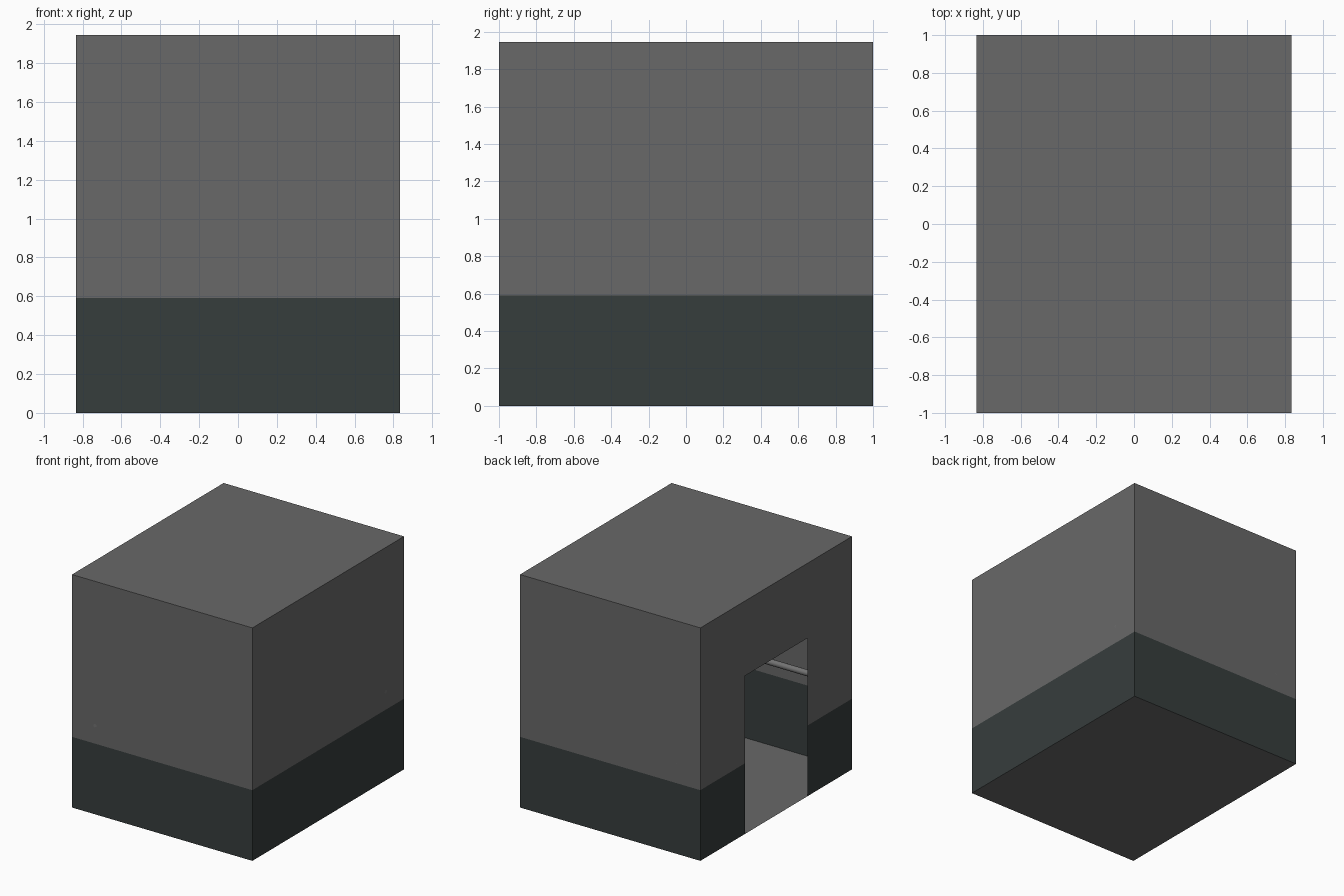
import bpy, bmesh, math
from mathutils import Vector, Matrix

if "Cube" in bpy.data.objects:
    bpy.data.objects.remove(bpy.data.objects["Cube"])

W, D, H = 1.666, 2.0, 1.945      # cabin size
BAND = 0.59                      # height of dark lower wall band
DOOR_Y, DOOR_Z = 0.41, 1.32      # half width and height of the doorway
RAIL_Z, RAIL_GAP, RAIL_R = 0.74, 0.08, 0.025


def material(name, rgb):
    m = bpy.data.materials.new(name)
    m.diffuse_color = (*rgb, 1)
    m.use_nodes = True
    m.node_tree.nodes["Principled BSDF"].inputs["Base Color"].default_value = m.diffuse_color
    return m


grey = material("grey panel", (0.14, 0.14, 0.14))
dark = material("dark slate", (0.037, 0.047, 0.046))
steel = material("rail steel", (0.17, 0.17, 0.17))


def add_object(name, bm, mats):
    me = bpy.data.meshes.new(name)
    bm.to_mesh(me)
    bm.free()
    ob = bpy.data.objects.new(name, me)
    bpy.context.collection.objects.link(ob)
    for m in mats:
        me.materials.append(m)
    return ob


# Cabin shell: thin sheet box, cut along the band and the doorway
bm = bmesh.new()
bmesh.ops.create_cube(bm, size=1, matrix=Matrix.Translation((0, 0, H / 2)) @ Matrix.Diagonal((W, D, H, 1)))
for co, no in (((0, 0, BAND), (0, 0, 1)), ((0, 0, DOOR_Z), (0, 0, 1)),
               ((0, -DOOR_Y, 0), (0, 1, 0)), ((0, DOOR_Y, 0), (0, 1, 0))):
    bmesh.ops.bisect_plane(bm, geom=bm.verts[:] + bm.edges[:] + bm.faces[:], plane_co=co, plane_no=no)

# Doorway on the left side
door = []
for f in bm.faces:
    c = f.calc_center_median()
    if c.x < -W / 2 + 0.01 and abs(c.y) < DOOR_Y and c.z < DOOR_Z:
        door.append(f)
bmesh.ops.delete(bm, geom=door, context='FACES')

# Dark lower band on the walls only
bm.normal_update()
for f in bm.faces:
    if abs(f.normal.z) < 0.5 and f.calc_center_median().z < BAND:
        f.material_index = 1
add_object("cabin_shell", bm, [grey, dark])


def cylinder(bm, a, b, r, seg):
    a, b = Vector(a), Vector(b)
    rot = (b - a).to_track_quat('Z', 'Y').to_matrix().to_4x4()
    bmesh.ops.create_cone(bm, cap_ends=True, segments=seg, radius1=r, radius2=r,
                          depth=(b - a).length, matrix=Matrix.Translation((a + b) / 2) @ rot)


def handrail(name, half_length, wall_distance, angle):
    """Rail along local x, fixed to a wall at local -y, turned about z."""
    bm = bmesh.new()
    y = -wall_distance + RAIL_GAP
    cylinder(bm, (-half_length, y, RAIL_Z), (half_length, y, RAIL_Z), RAIL_R, 20)
    for s in (-1, 1):
        x = s * (half_length - 0.06)
        cylinder(bm, (x, -wall_distance, RAIL_Z), (x, y, RAIL_Z), 0.015, 12)
    bmesh.ops.rotate(bm, verts=bm.verts, cent=(0, 0, 0), matrix=Matrix.Rotation(angle, 3, 'Z'))
    for f in bm.faces:
        f.smooth = len(f.verts) == 4
    for e in bm.edges:
        e.smooth = all(len(f.verts) == 4 for f in e.link_faces)
    add_object(name, bm, [steel])


# Handrails on the three closed walls
handrail("front_handrail", 0.68, D / 2, 0)
handrail("back_handrail", 0.68, D / 2, math.pi)
handrail("right_handrail", 0.82, W / 2, math.pi / 2)
